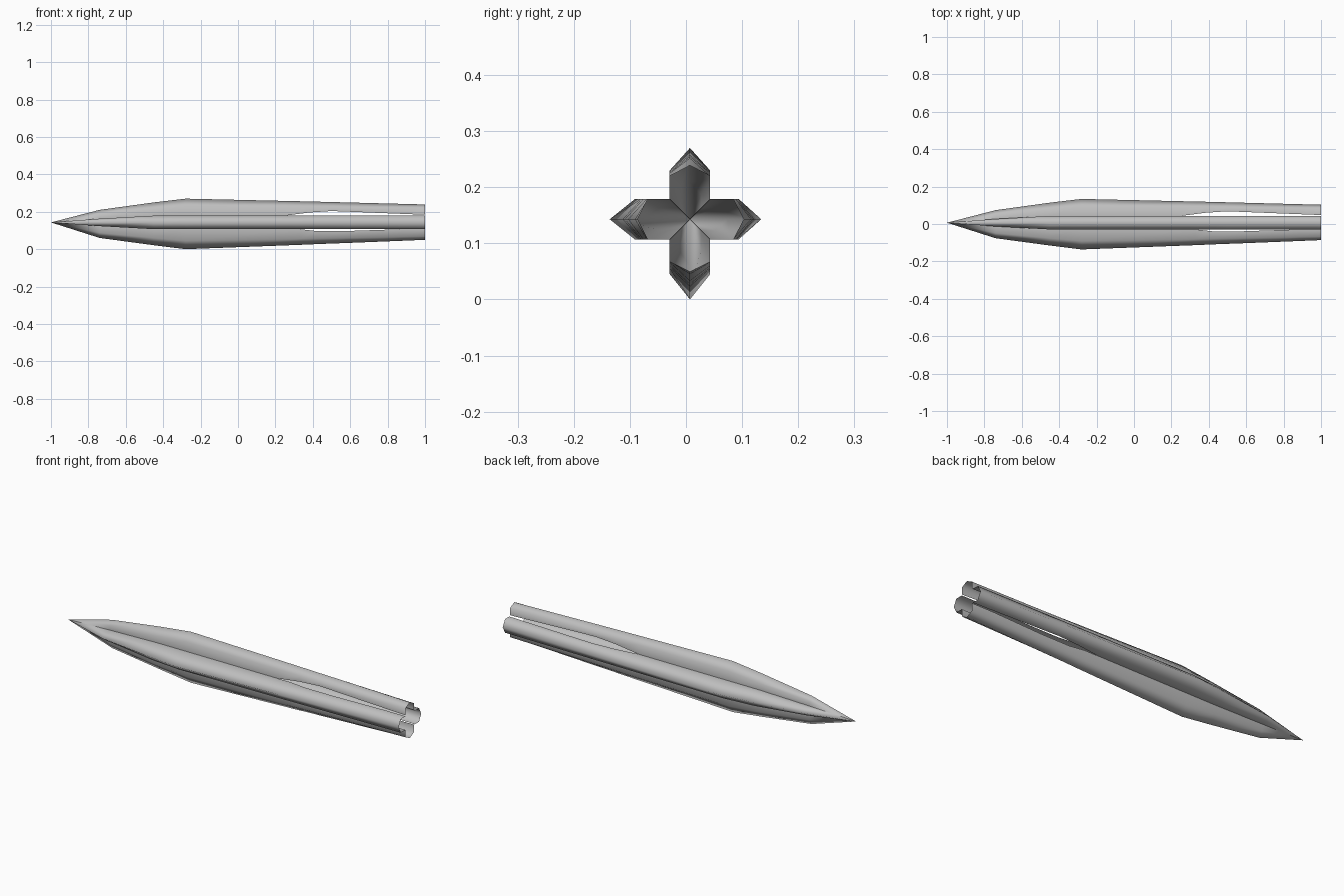
import bpy, bmesh, math
from mathutils import Matrix, Vector

cube = bpy.data.objects.get("Cube")
if cube:
    bpy.data.objects.remove(cube, do_unlink=True)

# One plain grey for the whole shell
grey = bpy.data.materials.new("plain_grey")
grey.use_nodes = True
colour = (0.52, 0.52, 0.52, 1)
grey.diffuse_color = colour
grey.node_tree.nodes["Principled BSDF"].inputs["Base Color"].default_value = colour

AXIS = Vector((0, 0.007, 0.143))   # long axis shared by the four lobes
W = 0.036                          # full half width of a lobe

# Stations along the lobe: x, half width, inner edge, shoulder, ridge
SHALLOW = [
    (-1.00, 0, 0, 0, 0),
    (-0.74, 0.020, 0.020, 0.044, 0.067),
    (-0.45, W, W, 0.072, 0.107),
    (-0.28, W, W, 0.087, 0.127),
    (0.25, W, W, 0.084, 0.115),
    (0.38, W, 0.053, 0.083, 0.112),
    (0.50, W, 0.061, 0.082, 0.109),
    (1.00, W, 0.041, 0.077, 0.096),
]
DEEP = [
    (-1.00, 0, 0, 0, 0),
    (-0.74, 0.020, 0.020, 0.055, 0.083),
    (-0.45, W, W, 0.083, 0.122),
    (-0.28, W, W, 0.098, 0.143),
    (0.33, W, W, 0.088, 0.120),
    (0.42, W, 0.046, 0.086, 0.116),
    (0.58, W, 0.046, 0.083, 0.110),
    (0.88, W, W, 0.077, 0.098),
    (1.00, W, W, 0.075, 0.093),
]


def lobe(name, stations, angle):
    """Open ridge-backed channel lofted along x, turned about the axis."""
    bm = bmesh.new()
    rows = []
    for x, w, inner, shoulder, ridge in stations:
        section = [(-w, inner), (-w, shoulder), (0, ridge), (w, shoulder), (w, inner)]
        rows.append([bm.verts.new((x, v, u)) for v, u in section])
    for a, b in zip(rows, rows[1:]):
        for i in range(len(a) - 1):
            bm.faces.new((a[i], b[i], b[i + 1], a[i + 1]))
    # Close the nose to a point
    bmesh.ops.remove_doubles(bm, verts=bm.verts, dist=0.0001)
    bm.transform(Matrix.Translation(AXIS) @ Matrix.Rotation(angle, 4, "X"))
    for f in bm.faces:
        f.smooth = True
    mesh = bpy.data.meshes.new(name)
    bm.to_mesh(mesh)
    bm.free()
    mesh.materials.append(grey)
    bpy.context.collection.objects.link(bpy.data.objects.new(name, mesh))


# Four lobes in a cross, the lower and front ones deeper
lobe("upper_lobe", SHALLOW, 0)
lobe("front_lobe", DEEP, math.pi / 2)
lobe("lower_lobe", DEEP, math.pi)
lobe("back_lobe", SHALLOW, -math.pi / 2)
